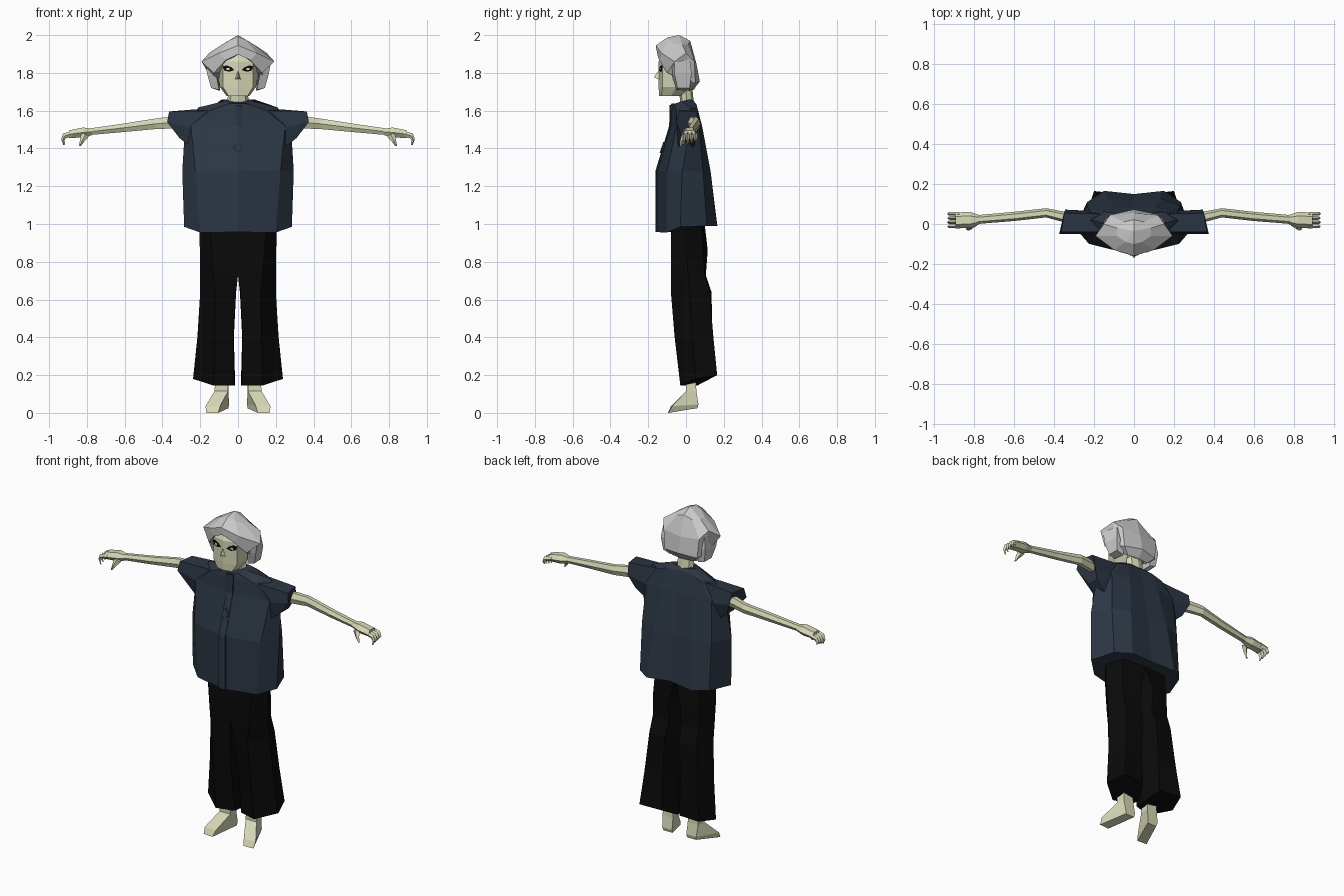
import bpy, bmesh, math
from mathutils import Vector


def material(name, rgb):
    m = bpy.data.materials.new(name)
    m.diffuse_color = (*rgb, 1)
    return m


SKIN = material("skin", (0.68, 0.69, 0.47))
SHIRT = material("navy_cloth", (0.025, 0.037, 0.057))
PANTS = material("black_cloth", (0.003, 0.003, 0.003))
HAIR = material("silver_hair", (0.60, 0.60, 0.60))
DARK = material("eye_black", (0.004, 0.004, 0.004))
WHITE = material("eye_white", (0.8, 0.8, 0.8))


def loft(name, rings, mat, mirror=False):
    """Skin closed rings of equal length and cap both ends."""
    bm = bmesh.new()
    rows = [[bm.verts.new(p) for p in ring] for ring in rings]
    n = len(rows[0])
    for a, b in zip(rows, rows[1:]):
        for i in range(n):
            j = (i + 1) % n
            bm.faces.new((a[i], a[j], b[j], b[i]))
    bm.faces.new(rows[0][::-1])
    bm.faces.new(rows[-1])
    bmesh.ops.remove_doubles(bm, verts=bm.verts, dist=0.0005)
    bmesh.ops.recalc_face_normals(bm, faces=bm.faces)
    me = bpy.data.meshes.new(name)
    bm.to_mesh(me)
    bm.free()
    me.materials.append(mat)
    ob = bpy.data.objects.new(name, me)
    bpy.context.collection.objects.link(ob)
    if mirror:
        ob.modifiers.new("mirror", "MIRROR").use_mirror_merge = False
    return ob


def sym(half):
    """Complete a half ring that runs from front centre to back centre."""
    return half + [(-x, y, z) for x, y, z in half[-2:0:-1]]


def flat(z, pts):
    return [(x, y, z) for x, y in pts]


def oval(c, u, v, n=6):
    """Ring around c spanned by the axes u and v."""
    c, u, v = Vector(c), Vector(u), Vector(v)
    return [c + u * math.cos(k * math.tau / n) + v * math.sin(k * math.tau / n)
            for k in range(n)]


# Head and neck
loft("head", [sym(r) for r in (
    flat(1.677, [(0, -.142), (.05, -.13), (.06, -.08), (.04, -.03), (0, -.02)]),
    flat(1.725, [(0, -.145), (.08, -.125), (.095, -.05), (.06, .02), (0, .03)]),
    flat(1.86, [(0, -.145), (.08, -.125), (.122, -.05), (.08, .03), (0, .04)]),
    flat(1.93, [(0, -.11), (.06, -.10), (.09, -.04), (.06, .0), (0, .01)]),
)], SKIN)
loft("neck", [oval((0, y, z), (r, 0, 0), (0, .036, 0), 8)
              for y, z, r in ((.005, 1.60, .058), (.005, 1.65, .055), (-.005, 1.74, .052))], SKIN)
loft("nose", [[(-.016, -.138, 1.765), (.016, -.138, 1.765), (0, -.138, 1.82)],
              [(-.004, -.168, 1.775), (.004, -.168, 1.775), (0, -.165, 1.785)]], SKIN)


# Eyes as thin plates that follow the slope of the face
def eye_plate(name, pts, lift, mat):
    rings = [[(x, -.145 + .25 * x - d, z) for x, z in pts] for d in (-.002, lift)]
    loft(name, rings, mat, True)


eye_plate("eye", [(.02, 1.815), (.035, 1.83), (.06, 1.84), (.082, 1.834),
                  (.072, 1.812), (.045, 1.806)], .003, DARK)
eye_plate("eye_glint", [(.046, 1.815), (.060, 1.815), (.060, 1.827), (.046, 1.827)], .005, WHITE)

# Hair cap with pointed temples, and hanging side locks
loft("hair", [sym(r) for r in (
    [(0, -.10, 1.90), (.06, -.10, 1.86), (.10, -.08, 1.80), (.09, -.01, 1.73), (.07, .03, 1.71), (0, .04, 1.71)],
    [(0, -.152, 1.898), (.065, -.142, 1.868), (.128, -.10, 1.80), (.135, 0, 1.76), (.11, .05, 1.745), (0, .073, 1.755)],
    [(0, -.16, 1.945), (.1, -.13, 1.905), (.193, -.06, 1.86), (.152, 0, 1.905), (.12, .045, 1.86), (0, .055, 1.85)],
    [(0, -.10, 1.987), (.04, -.09, 1.975), (.085, -.06, 1.95), (.085, -.02, 1.95), (.05, .01, 1.95), (0, .022, 1.97)],
    [(0, -.035, 2.0)] * 6,
)], HAIR)
loft("side_lock", [
    [(.10, -.05, 1.71), (.142, -.045, 1.72), (.14, .02, 1.72), (.095, .02, 1.705)],
    [(.115, -.075, 1.79), (.162, -.06, 1.79), (.15, .03, 1.80), (.10, .03, 1.79)],
    [(.12, -.09, 1.84), (.175, -.06, 1.86), (.14, .02, 1.87), (.10, .02, 1.85)],
], HAIR, True)

# Loose shirt body, from hem to collar
loft("shirt", [sym(r) for r in (
    [(0, -.155, .957), (.2, -.105, .955), (.285, -.03, .985), (.235, .11, .99), (.15, .166, .99), (0, .15, 1.0)],
    flat(1.28, [(0, -.155), (.225, -.10), (.295, -.02), (.235, .09), (.13, .13), (0, .12)]),
    flat(1.52, [(0, -.082), (.25, -.05), (.28, .02), (.22, .07), (.10, .085), (0, .08)]),
    [(0, -.08, 1.60), (.15, -.05, 1.60), (.21, .02, 1.617), (.15, .06, 1.612), (.09, .055, 1.635), (0, .05, 1.64)],
    [(0, -.078, 1.637), (.045, -.06, 1.637), (.075, -.02, 1.65), (.085, .02, 1.66), (.05, .035, 1.657), (0, .035, 1.655)],
)], SHIRT)
loft("sleeve", [
    [(.16, -.04, 1.60), (.16, .05, 1.612), (.20, .065, 1.50), (.24, .04, 1.40), (.24, -.04, 1.40), (.20, -.05, 1.50)],
    [(.365, -.04, 1.595), (.35, .055, 1.597), (.345, .072, 1.53), (.31, .05, 1.455), (.31, -.02, 1.455), (.375, -.05, 1.54)],
], SHIRT, True)
# Button strip with a small tie
loft("button_strip", [[(x, y + d, z) for x, d in ((-.022, .012), (-.022, -.001), (0, -.007), (.022, -.001), (.022, .012))]
                      for y, z in ((-.155, .957), (-.155, 1.28), (-.082, 1.52), (-.08, 1.63))], SHIRT)
loft("tie_knot", [oval((0, y, 1.405), (.025, 0, 0), (0, .01, .03), 4) for y in (-.112, -.13)], SHIRT)

# Wide trouser legs
loft("trouser_leg", [
    flat(.99, [(0, -.08), (.15, -.075), (.205, 0), (.15, .085), (0, .10), (0, .01)]),
    flat(.86, [(0, -.08), (.14, -.08), (.202, 0), (.16, .09), (.04, .115), (0, .02)]),
    flat(.73, [(0, -.075), (.13, -.08), (.2, .01), (.155, .10), (.04, .105), (0, .02)]),
    flat(.64, [(.012, -.06), (.12, -.08), (.2, .02), (.16, .125), (.05, .135), (.01, .03)]),
    flat(.40, [(.025, -.03), (.125, -.06), (.215, .035), (.18, .145), (.06, .14), (.022, .045)]),
    [(.02, 0, .145), (.13, -.03, .145), (.238, .05, .18), (.2, .165, .2), (.06, .15, .195), (.015, .06, .145)],
], PANTS, True)

# Bare feet, toes turned out
loft("foot", [
    [(.055, 0, .22), (.115, 0, .22), (.115, .05, .22), (.055, .05, .22)],
    [(.052, 0, .115), (.125, 0, .115), (.12, .055, .115), (.05, .055, .115)],
    [(.095, -.08, .035), (.172, -.075, .035), (.115, .066, .045), (.048, .066, .045)],
    [(.105, -.096, .0), (.168, -.092, .0), (.11, .06, .025), (.05, .06, .025)],
], SKIN, True)

# Arms
loft("arm", [oval((x, y, z), (0, ry, 0), (0, 0, rz)) for x, y, z, ry, rz in (
    (.28, .02, 1.535, .028, .035), (.37, .04, 1.536, .026, .036), (.44, .056, 1.530, .023, .032),
    (.60, .038, 1.510, .023, .026), (.79, .022, 1.488, .022, .02))], SKIN, True)

# Hands with curled fingers and a drooping thumb
loft("palm", [oval((x, y, z), (0, ry, 0), (0, 0, rz)) for x, y, z, ry, rz in (
    (.77, .022, 1.488, .021, .019), (.82, .02, 1.485, .04, .03), (.895, .018, 1.475, .04, .024))], SKIN, True)
for i in range(4):
    y = -.012 + i * .021
    loft(f"finger_{i + 1}", [
        oval((.875, y, 1.478), (0, .0095, 0), (0, 0, .014), 4),
        oval((.918, y, 1.467), (0, .009, 0), (.008, 0, .012), 4),
        oval((.928, y, 1.445), (0, .008, 0), (.008, 0, .003), 4),
        oval((.921, y, 1.418 + .006 * i), (0, .004, 0), (.004, 0, 0), 4)], SKIN, True)
loft("thumb", [
    oval((.808, -.008, 1.475), (0, .014, 0), (.022, 0, .008), 4),
    oval((.825, -.022, 1.44), (0, .010, 0), (.011, 0, .004), 4),
    oval((.838, -.026, 1.412), (0, .005, 0), (.005, 0, 0), 4)], SKIN, True)
